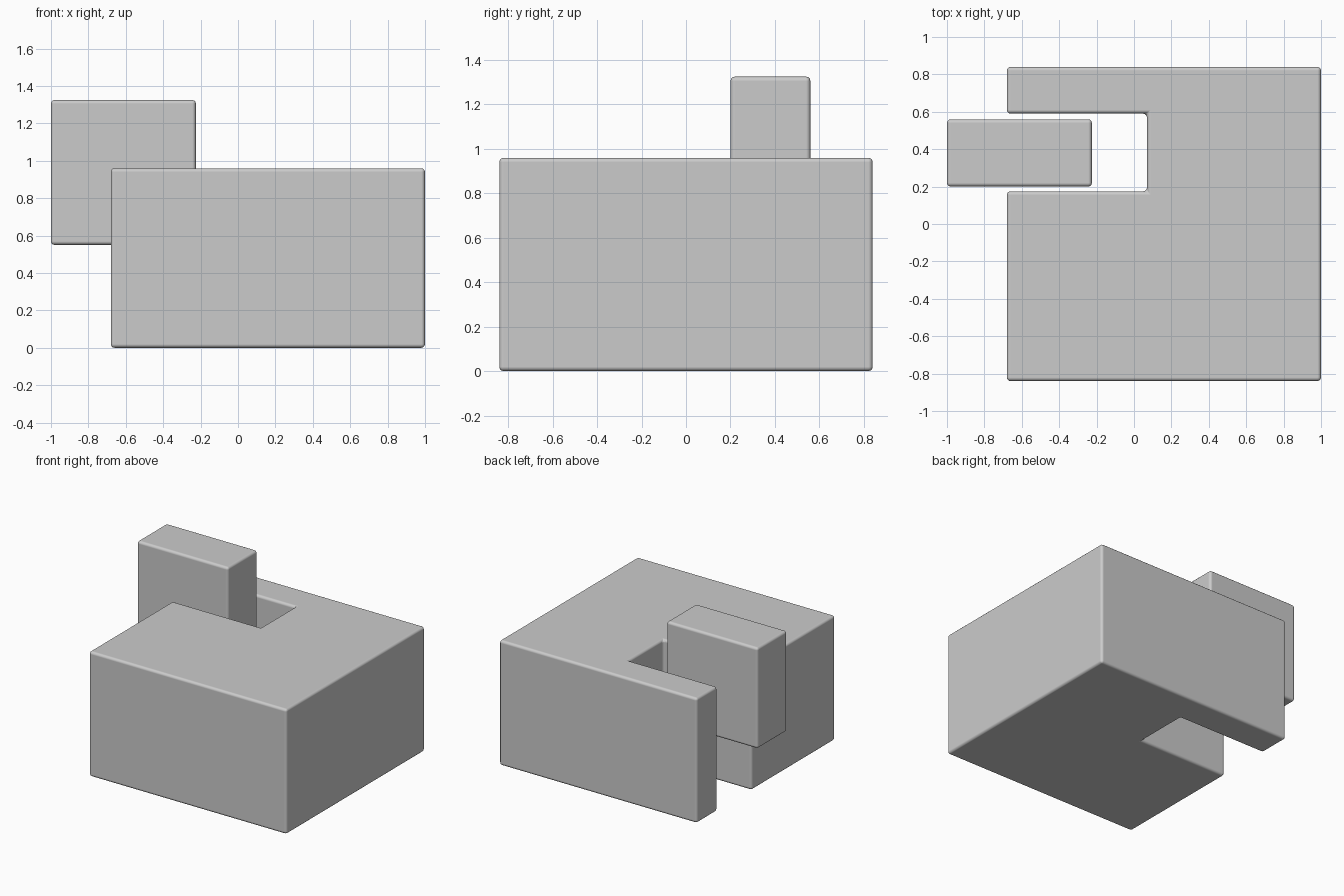
import bpy, bmesh

if "Cube" in bpy.data.objects:
    bpy.data.objects.remove(bpy.data.objects["Cube"])


def prism(name, profile, z0, z1, bevel=0.02):
    """Extrude a counter-clockwise XY outline from z0 to z1 with softened edges."""
    bm = bmesh.new()
    face = bm.faces.new([bm.verts.new((x, y, z0)) for x, y in profile])
    ext = bmesh.ops.extrude_face_region(bm, geom=[face])
    top = [v for v in ext["geom"] if isinstance(v, bmesh.types.BMVert)]
    bmesh.ops.translate(bm, verts=top, vec=(0, 0, z1 - z0))
    bmesh.ops.recalc_face_normals(bm, faces=bm.faces)
    mesh = bpy.data.meshes.new(name)
    bm.to_mesh(mesh)
    bm.free()
    for p in mesh.polygons:
        p.use_smooth = True
    obj = bpy.data.objects.new(name, mesh)
    bpy.context.collection.objects.link(obj)
    mod = obj.modifiers.new("soft_edges", "BEVEL")
    mod.width = bevel
    mod.segments = 3
    mod.limit_method = "ANGLE"
    mod.harden_normals = True
    return obj


# Main block with a slot cut through from the left side
prism("slotted_body", [(-0.68, -0.84), (1.0, -0.84), (1.0, 0.84), (-0.68, 0.84),
                       (-0.68, 0.59), (0.07, 0.59), (0.07, 0.175), (-0.68, 0.175)],
      0.0, 0.96)

# Square key floating loosely in the slot
prism("sliding_key", [(-1.0, 0.2), (-0.225, 0.2), (-0.225, 0.56), (-1.0, 0.56)],
      0.55, 1.325)
